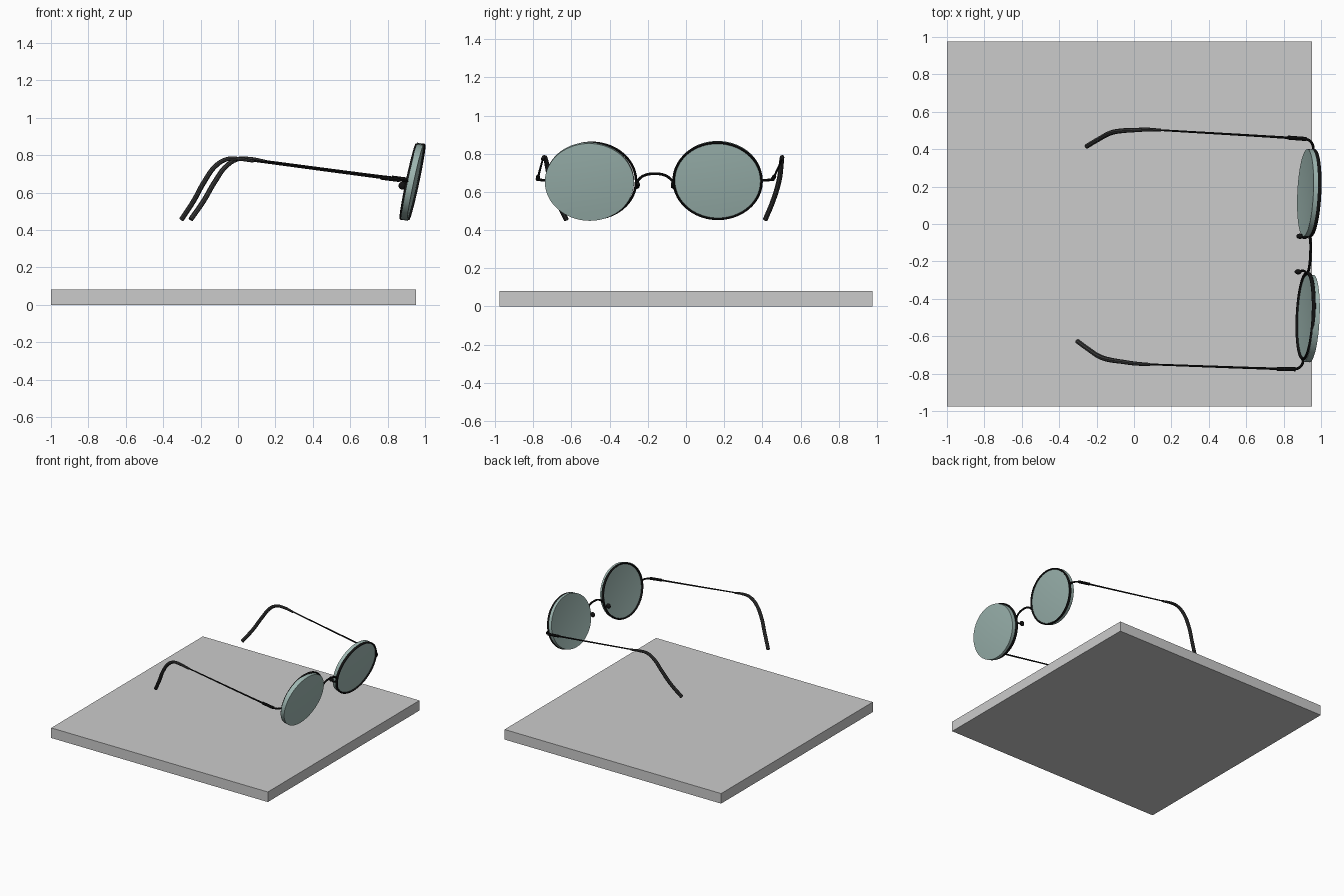
import bpy, bmesh, math
from mathutils import Matrix, Vector

if "Cube" in bpy.data.objects:
    bpy.data.objects.remove(bpy.data.objects["Cube"])


def material(name, rgb):
    m = bpy.data.materials.new(name)
    m.diffuse_color = (*rgb, 1)
    m.use_nodes = True
    m.node_tree.nodes["Principled BSDF"].inputs["Base Color"].default_value = m.diffuse_color
    return m


GREY = material("plate grey", (0.6, 0.6, 0.6))
BLACK = material("frame black", (0.006, 0.006, 0.006))
TIP = material("tip charcoal", (0.04, 0.04, 0.04))
LENS = material("lens green", (0.34, 0.47, 0.44))

# Glasses frame of reference: origin mid-way between lenses, slightly yawed
ROOT = Matrix.Translation((0.933, -0.163, 0)) @ Matrix.Rotation(math.radians(-2.7), 4, 'Z')
TILT = Matrix.Rotation(math.radians(12), 4, 'Y')
CZ = 0.658          # lens centre height
RY, RZ = 0.237, 0.21  # rim half-width and half-height


def add_mesh(name, bm, mat, matrix, smooth=True):
    bmesh.ops.recalc_face_normals(bm, faces=bm.faces)
    me = bpy.data.meshes.new(name)
    bm.to_mesh(me)
    bm.free()
    me.materials.append(mat)
    ob = bpy.data.objects.new(name, me)
    bpy.context.collection.objects.link(ob)
    ob.matrix_world = matrix
    if smooth:
        bpy.ops.object.select_all(action='DESELECT')
        ob.select_set(True)
        bpy.context.view_layer.objects.active = ob
        bpy.ops.object.shade_smooth_by_angle(angle=math.radians(40))
    return ob


def oval_lathe(name, profile, mat, matrix, n=72):
    """Spin a closed (radius factor, x) profile around x into an oval."""
    bm = bmesh.new()
    loops = []
    for k in range(n):
        a = 2 * math.pi * k / n
        loops.append([bm.verts.new((x, r * RY * math.cos(a), r * RZ * math.sin(a)))
                      for r, x in profile])
    m = len(profile)
    for k in range(n):
        p, q = loops[k], loops[(k + 1) % n]
        for j in range(m):
            bm.faces.new((p[j], q[j], q[(j + 1) % m], p[(j + 1) % m]))
    bmesh.ops.remove_doubles(bm, verts=bm.verts, dist=1e-6)
    bmesh.ops.dissolve_degenerate(bm, edges=bm.edges, dist=1e-6)
    return add_mesh(name, bm, mat, matrix)


def wire(name, pts, radius, mat, radii=None):
    """Round wire through points, converted to a mesh."""
    cu = bpy.data.curves.new(name, 'CURVE')
    cu.dimensions = '3D'
    cu.bevel_depth = radius
    cu.bevel_resolution = 2
    cu.resolution_u = 8
    cu.use_fill_caps = True
    sp = cu.splines.new('BEZIER')
    sp.bezier_points.add(len(pts) - 1)
    for i, (bp, p) in enumerate(zip(sp.bezier_points, pts)):
        bp.co = p
        bp.handle_left_type = bp.handle_right_type = 'AUTO'
        bp.radius = radii[i] if radii else 1
    tmp = bpy.data.objects.new(name + "_path", cu)
    bpy.context.collection.objects.link(tmp)
    dg = bpy.context.evaluated_depsgraph_get()
    me = bpy.data.meshes.new_from_object(tmp.evaluated_get(dg))
    bm = bmesh.new()
    bm.from_mesh(me)
    bpy.data.objects.remove(tmp)
    bpy.data.meshes.remove(me)
    for f in bm.faces:
        f.material_index = 0
    return add_mesh(name, bm, mat, ROOT)


# Display plate
bm = bmesh.new()
bmesh.ops.create_cube(bm, size=1)
bmesh.ops.scale(bm, vec=(1.952, 1.952, 0.082), verts=bm.verts)
add_mesh("base_plate", bm, GREY, Matrix.Translation((-0.024, 0, 0.041)), smooth=False)

# Rim cross-section: slim in the lens plane, deeper front to back
rim_profile = [(1 - 0.028 + 0.028 * math.cos(a), 0.011 * math.sin(a))
               for a in (2 * math.pi * i / 10 for i in range(10))]


def lens_profile(back, front, dome=0.009):
    steps = [i / 5 for i in range(6)]
    return ([(0.985 * t, front + dome * (1 - t * t)) for t in steps]
            + [(0.985 * t, back + dome * (1 - t * t)) for t in reversed(steps)])


for s, side in ((1, "left"), (-1, "right")):
    # Rim and lens; one lens sits behind its rim, the other in front
    at = ROOT @ Matrix.Translation((0, s * 0.329, CZ)) @ TILT
    oval_lathe("rim_" + side, rim_profile, BLACK, at)
    back, shift = (-0.033, 0) if s > 0 else (0.0, -0.013)
    oval_lathe("lens_" + side, lens_profile(back, back + 0.033), LENS,
               at @ Matrix.Translation((0, shift, 0)))

    # Nose pad and its wire
    wire("pad_wire_" + side, [(-0.003, s * 0.098, 0.635), (-0.025, s * 0.088, 0.625),
                              (-0.048, s * 0.094, 0.637)], 0.006, BLACK)
    bm = bmesh.new()
    bmesh.ops.create_uvsphere(bm, u_segments=16, v_segments=10, radius=1)
    bmesh.ops.scale(bm, vec=(0.019, 0.014, 0.021), verts=bm.verts)
    add_mesh("nose_pad_" + side, bm, BLACK,
             ROOT @ Matrix.Translation((-0.051, s * 0.095, 0.637)))

    # Corner piece bending from rim to temple
    wire("corner_" + side, [(0.0, s * 0.562, 0.66), (-0.008, s * 0.592, 0.662),
                            (-0.028, s * 0.611, 0.665), (-0.06, s * 0.617, 0.67)],
         0.007, BLACK)
    # Hinge sleeve
    wire("hinge_" + side, [(-0.04, s * 0.616, 0.667), (-0.14, s * 0.619, 0.68)],
         0.011, BLACK)
    # Thin temple wire
    wire("temple_" + side, [(-0.06, s * 0.617, 0.67), (-0.25, s * 0.62, 0.694),
                            (-0.84, s * 0.627, 0.772)], 0.006, BLACK, [1.2, 1, 0.8])
    # Thick temple tip hooking over the ear
    wire("temple_tip_" + side,
         [(-0.82, s * 0.627, 0.768), (-0.90, s * 0.626, 0.78), (-0.965, s * 0.62, 0.778),
          (-1.025, s * 0.614, 0.742), (-1.085, s * 0.600, 0.66),
          (-1.145, s * 0.566, 0.555), (-1.212, s * 0.522, 0.456)],
         0.0135, TIP, [0.6, 0.8, 0.85, 0.95, 1, 1, 1])

# Arched bridge
wire("bridge", [(0.002, -0.095, 0.655), (0.008, -0.06, 0.684), (0.01, 0, 0.695),
                (0.008, 0.06, 0.684), (0.002, 0.095, 0.655)], 0.007, BLACK)
